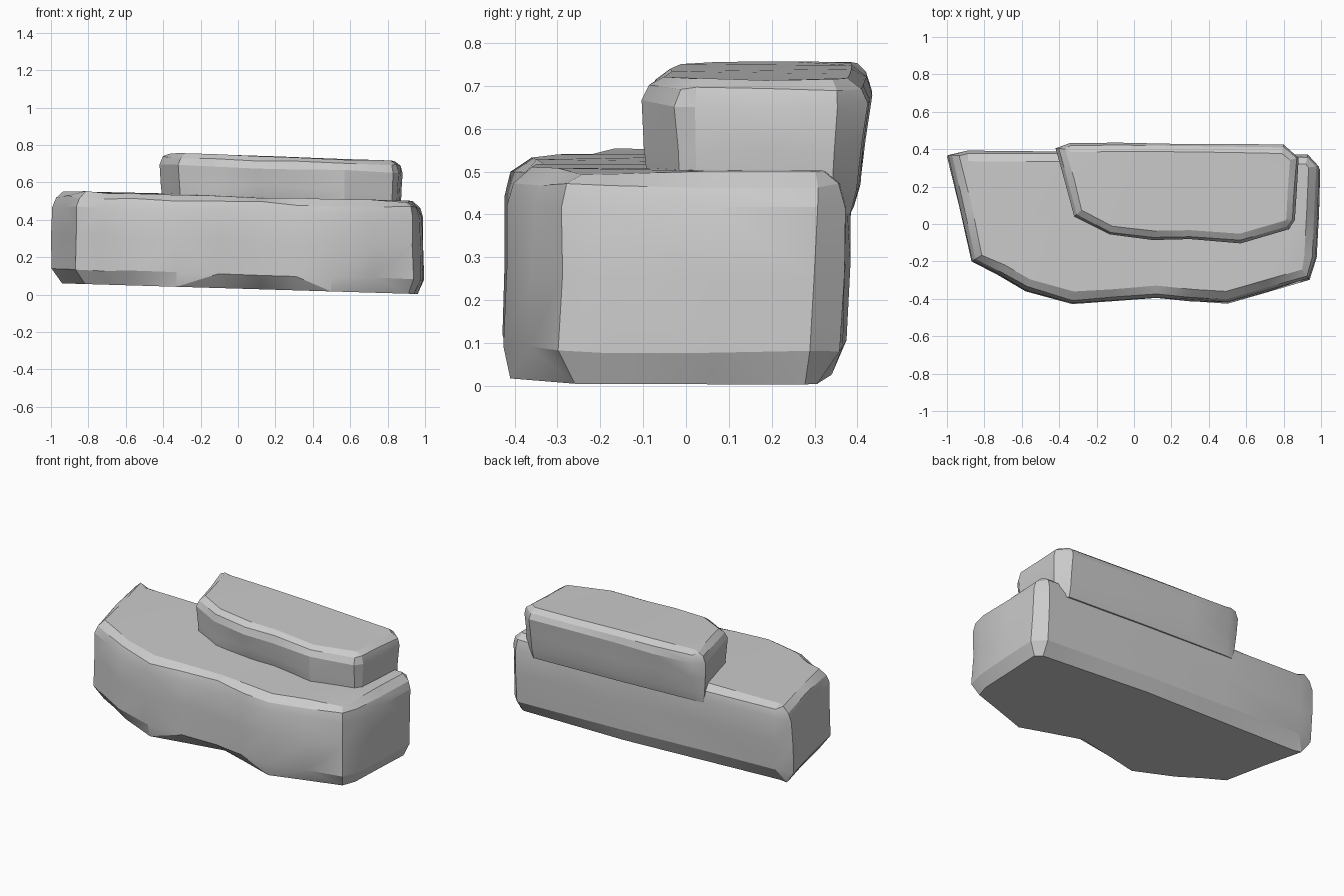
import bpy, bmesh, math, random
from mathutils import Vector

if "Cube" in bpy.data.objects:
    bpy.data.objects.remove(bpy.data.objects["Cube"])


def subdivided(pts):
    # add midpoints along long outline edges, so broad sides can be faceted
    out = []
    for a, b in zip(pts, pts[1:] + pts[:1]):
        a, b = Vector(a), Vector(b)
        out.append(a)
        if (b.xy - a.xy).length > 0.3:
            out.append((a + b) / 2)
    return out


def inward(pts):
    # unit inward direction for each point of a counter-clockwise outline
    dirs = []
    for i, p in enumerate(pts):
        t = (pts[(i + 1) % len(pts)] - pts[i - 1]).xy.normalized()
        dirs.append(Vector((-t.y, t.x)))
    return dirs


def slab(name, outline, levels, tilt, lean, seed):
    """outline: (x, y, bottom inset); levels: (z, bottom-inset weight, inset, jitter)."""
    rng = random.Random(seed)
    pts = subdivided(outline)
    dirs = inward(pts)
    bm = bmesh.new()
    rings = []
    zmid = (levels[0][0] + levels[-1][0]) / 2
    for z, weight, inset, jit in levels:
        ring = []
        for p, d in zip(pts, dirs):
            q = p.xy + d * (p.z * weight + inset + rng.uniform(0, jit))
            y = q.y + (lean * (z - zmid) if p.y > 0.2 else 0)
            dz = rng.uniform(-jit, jit)
            ring.append(bm.verts.new((q.x, y, z + tilt * q.x + dz)))
        rings.append(ring)
    n = len(pts)
    for lo, hi in zip(rings, rings[1:]):
        for i in range(n):
            j = (i + 1) % n
            bm.faces.new((lo[i], lo[j], hi[j], hi[i]))
    bm.faces.new(rings[0][::-1])
    bm.faces.new(rings[-1])
    bmesh.ops.triangulate(bm, faces=bm.faces[:])
    bmesh.ops.recalc_face_normals(bm, faces=bm.faces[:])
    mesh = bpy.data.meshes.new(name)
    bm.to_mesh(mesh)
    bm.free()
    ob = bpy.data.objects.new(name, mesh)
    bpy.context.collection.objects.link(ob)
    bpy.ops.object.select_all(action='DESELECT')
    ob.select_set(True)
    bpy.context.view_layer.objects.active = ob
    bpy.ops.object.shade_smooth_by_angle(angle=math.radians(20))
    return ob


# Large lower rock
slab("lower_rock",
     [(-1.0, 0.36, .06), (-0.87, -0.2, .06), (-0.58, -0.36, .05), (-0.33, -0.43, .02),
      (0.12, -0.4, .10), (0.5, -0.43, .02), (0.94, -0.3, .05), (0.98, -0.18, .04),
      (1.0, 0.30, .04), (0.93, 0.37, .05), (0.2, 0.385, .03), (-0.89, 0.39, .05)],
     [(0.032, 1, 0, 0), (0.11, 0, 0, 0.006), (0.29, 0, 0, 0.015),
      (0.44, 0, 0.005, 0.008), (0.495, 0, 0.02, 0.008), (0.525, 0, 0.065, 0.006)],
     -0.03, 0.06, 4)

# Smaller upper rock, set back and overhanging the rear
slab("upper_rock",
     [(-0.42, 0.40, .03), (-0.32, 0.04, .03), (-0.13, -0.06, .04), (0.1, -0.09, .08),
      (0.3, -0.085, .07), (0.57, -0.105, .03), (0.83, -0.03, .03), (0.865, 0.02, .03),
      (0.885, 0.35, .03), (0.80, 0.42, .03), (0.2, 0.43, .03), (-0.34, 0.43, .03)],
     [(0.425, 1, 0, 0), (0.48, 0.5, 0, 0.004), (0.58, 0.2, 0, 0.01),
      (0.68, 0, 0, 0.006), (0.722, 0, 0.015, 0.005), (0.743, 0, 0.05, 0.004)],
     -0.033, 0.05, 9)
